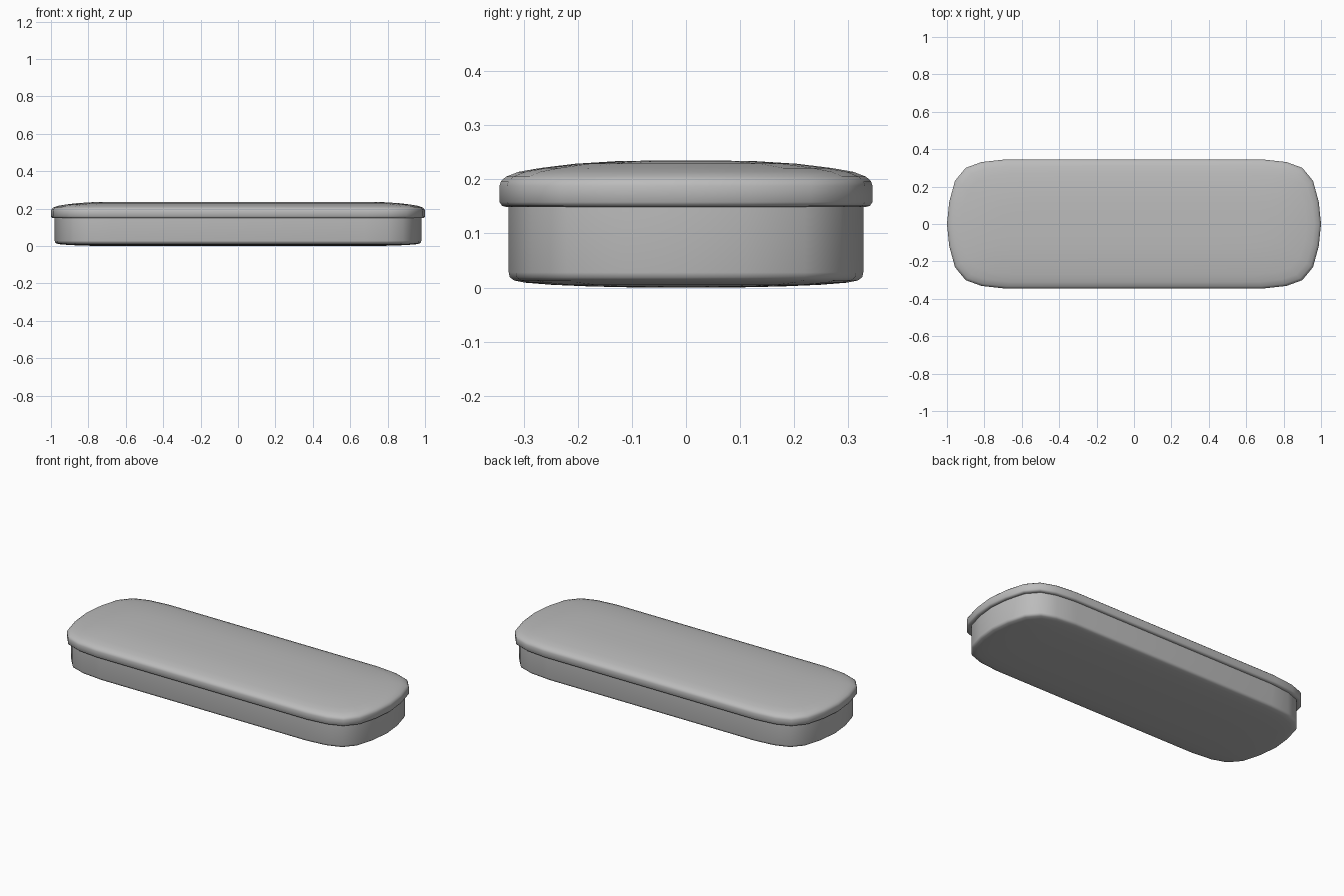
import bpy
import bmesh
import math

default = bpy.data.objects.get("Cube")
if default:
    bpy.data.objects.remove(default, do_unlink=True)

grey = bpy.data.materials.new("plain grey")
grey.use_nodes = True
colour = (0.5, 0.5, 0.5, 1)
grey.diffuse_color = colour
grey.node_tree.nodes["Principled BSDF"].inputs["Base Color"].default_value = colour

# Quarter of the rounded outline, as fractions of half length and half width
QUARTER = [(1, 0), (0.988, 0.34), (0.957, 0.67), (0.9, 0.87), (0.815, 0.96), (0.69, 1)]
half = QUARTER + [(-x, y) for x, y in reversed(QUARTER)]
OUTLINE = half + [(x, -y) for x, y in reversed(half[1:-1])]


def shell(name, length, width, profile):
    """Loft the outline through (inset, height) rings and close both ends."""
    bm = bmesh.new()
    rings = []
    for inset, z in profile:
        rings.append([bm.verts.new((x * (length - inset), y * (width - inset), z))
                      for x, y in OUTLINE])
    n = len(OUTLINE)
    for low, high in zip(rings, rings[1:]):
        for i in range(n):
            j = (i + 1) % n
            bm.faces.new((low[i], low[j], high[j], high[i]))
    # Ends are closed by strips running across the width
    for ring, flip in ((rings[0], True), (rings[-1], False)):
        for i in range(n // 2):
            corners = [ring[i], ring[i + 1], ring[(n - i - 1) % n], ring[(n - i) % n]]
            corners = list(dict.fromkeys(corners))
            if len(corners) > 2:
                bm.faces.new(corners[::-1] if flip else corners)
    bmesh.ops.recalc_face_normals(bm, faces=bm.faces)
    mesh = bpy.data.meshes.new(name)
    bm.to_mesh(mesh)
    bm.free()
    mesh.materials.append(grey)
    obj = bpy.data.objects.new(name, mesh)
    bpy.context.collection.objects.link(obj)
    bpy.ops.object.select_all(action="DESELECT")
    obj.select_set(True)
    bpy.context.view_layer.objects.active = obj
    bpy.ops.object.shade_smooth_by_angle(angle=math.radians(60))
    return obj


# Tray with a softly bellied floor
shell("tray", 0.98, 0.328, [
    (0.24, 0), (0.15, 0.002), (0.08, 0.005), (0.03, 0.009), (0.01, 0.013),
    (0.002, 0.019), (0, 0.028), (0, 0.14), (0, 0.16)])

# Overhanging lid with a rolled lip and a shallow dome
shell("lid", 1, 0.345, [
    (0.03, 0.15), (0.013, 0.149), (0.005, 0.151), (0, 0.158), (0, 0.188),
    (0.003, 0.197), (0.012, 0.205), (0.035, 0.214), (0.075, 0.221),
    (0.14, 0.229), (0.22, 0.234), (0.3, 0.235)])
